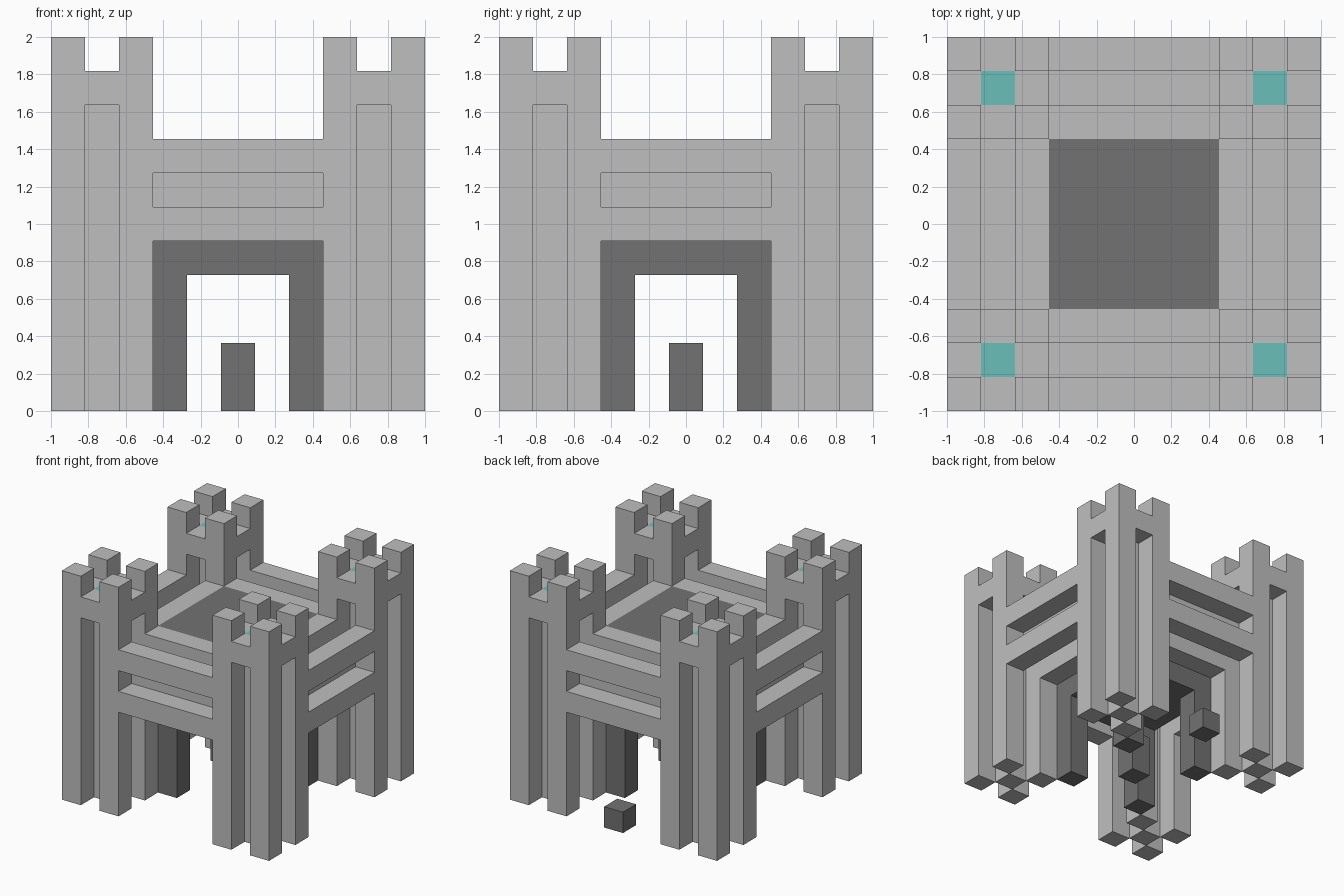
import bpy
import bmesh
from mathutils import Matrix, Vector

U = 2 / 11  # one block of the building grid

cube = bpy.data.objects.get("Cube")
if cube:
    bpy.data.objects.remove(cube, do_unlink=True)


def material(name, rgb):
    mat = bpy.data.materials.new(name)
    mat.use_nodes = True
    mat.diffuse_color = (*rgb, 1)
    mat.node_tree.nodes["Principled BSDF"].inputs["Base Color"].default_value = (*rgb, 1)
    return mat


light = material("light stone", (0.52, 0.52, 0.52))
dark = material("dark stone", (0.168, 0.168, 0.168))
teal = material("teal", (0.147, 0.52, 0.49))


def build(name, mat, boxes, turns=1):
    """Join boxes, given as low and high corners in blocks, repeated around z."""
    bm = bmesh.new()
    for turn in range(turns):
        spin = Matrix.Rotation(turn * 1.5707963, 4, "Z")
        for low, high in boxes:
            low, high = Vector(low) * U, Vector(high) * U
            place = Matrix.Translation((low + high) / 2) @ Matrix.Diagonal((*(high - low), 1))
            bmesh.ops.create_cube(bm, size=1, matrix=spin @ place)
    mesh = bpy.data.meshes.new(name)
    bm.to_mesh(mesh)
    bm.free()
    mesh.materials.append(mat)
    obj = bpy.data.objects.new(name, mesh)
    bpy.context.collection.objects.link(obj)
    return obj


def post(x, y, bottom, top):
    """One block wide upright centred on x, y."""
    return (x - 0.5, y - 0.5, bottom), (x + 0.5, y + 0.5, top)


# Corner towers: four tall columns around a core, tied by a cap
T = 4
columns = [post(T + i, T + j, 0, 11) for i in (-1, 1) for j in (-1, 1)]
build("tower_columns", light, columns, 4)
build("tower_cores", light, [post(T, T, 0, 9)], 4)
caps = [post(T + i, T + j, 9, 10) for i, j in ((-1, 0), (1, 0), (0, -1), (0, 1))]
build("tower_caps", light, caps, 4)
build("tower_cap_centres", teal, [post(T, T, 9, 10)], 4)

# Walls: outer and inner rails around a recessed core beam
rails = [((-2.5, y - 0.5, z), (2.5, y + 0.5, z + 1)) for y in (-5, -3) for z in (5, 7)]
build("wall_rails", light, rails, 4)
build("wall_cores", light, [((-3.5, -4.5, 6), (3.5, -3.5, 7))], 4)

# Dark keep: four legs under a thick roof block
build("keep_legs", dark, [post(2, 2, 0, 4)], 4)
build("keep_roof", dark, [((-2.5, -2.5, 4), (2.5, 2.5, 8))])

# Loose dark blocks: central post and rear step
build("central_post", dark, [post(0, 0, 0, 2)])
build("rear_step", dark, [post(0, 5, 0, 1)])
